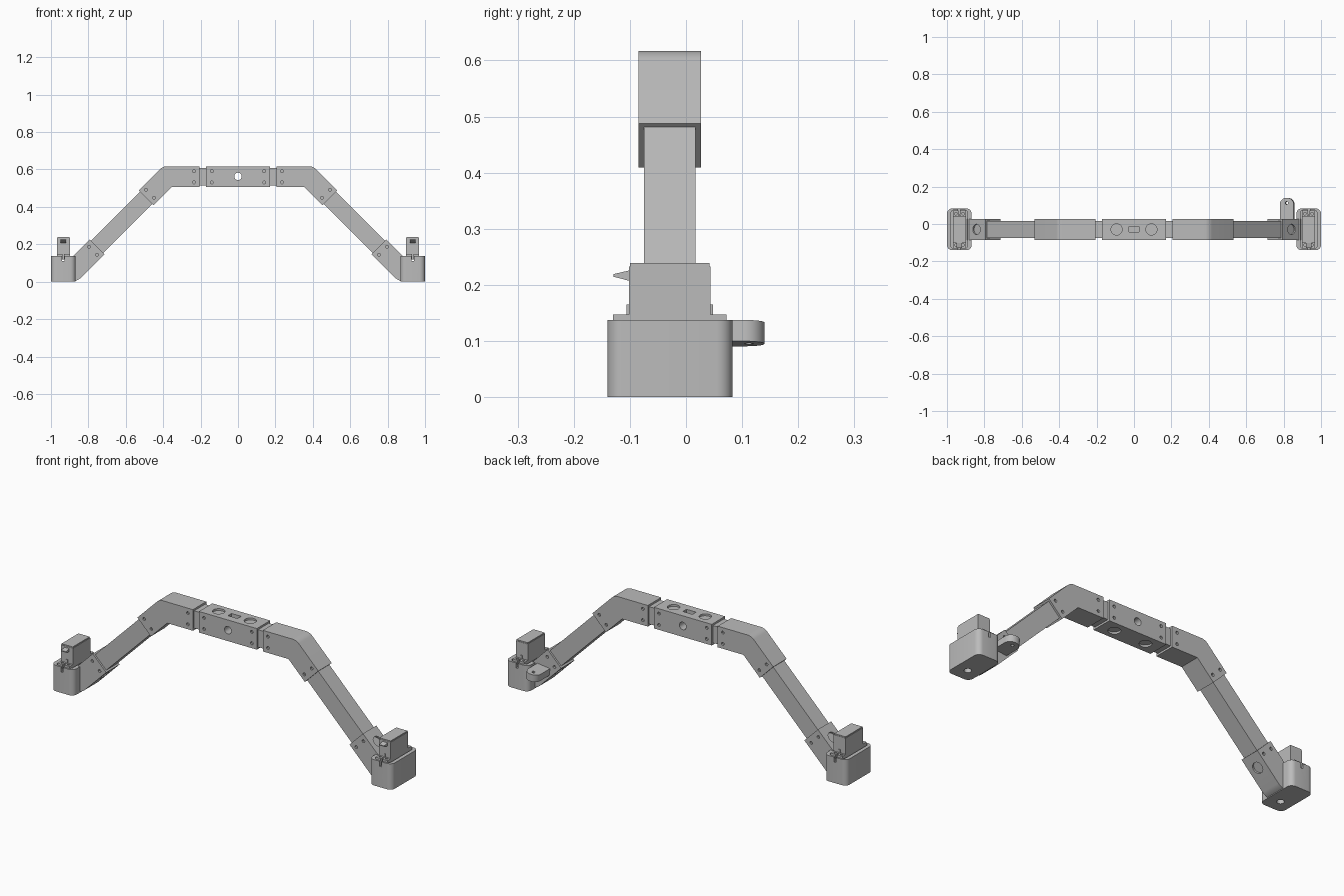
import bpy, bmesh, math
from mathutils import Matrix, Vector

cube = bpy.data.objects.get("Cube")
if cube:
    bpy.data.objects.remove(cube, do_unlink=True)

grey = bpy.data.materials.new("plain_grey")
grey.use_nodes = True
colour = (0.5, 0.5, 0.5, 1)
grey.diffuse_color = colour
grey.node_tree.nodes["Principled BSDF"].inputs["Base Color"].default_value = colour

Y = -0.029            # centre line of the arm
WALL = 0.056          # half width of the sleeves
TUBE = 0.046          # half width of the inner tube
R2 = math.sqrt(0.5)
DOWN = Vector((R2, 0, -R2))   # along the sloping arm
OUT = Vector((R2, 0, R2))     # square to the sloping arm
FRONT = Vector((0, 1, 0))
UP = Vector((0, 0, 1))


def box(bm, x0, x1, y0, y1, z0, z1):
    mat = Matrix.LocRotScale(((x0 + x1) / 2, (y0 + y1) / 2, (z0 + z1) / 2),
                             None, (x1 - x0, y1 - y0, z1 - z0))
    return bmesh.ops.create_cube(bm, size=1, matrix=mat)["verts"]


def drill(bm, centre, axis, radius, length, sides=24):
    rot = axis.to_track_quat("Z", "Y").to_matrix().to_4x4()
    bmesh.ops.create_cone(bm, cap_ends=True, segments=sides, radius1=radius,
                          radius2=radius, depth=length,
                          matrix=Matrix.Translation(centre) @ rot)


def profile(bm, points, half):
    """Outline in x and z, drawn out evenly about the arm's centre line."""
    face = bm.faces.new([bm.verts.new((x, Y - half, z)) for x, z in points])
    new = bmesh.ops.extrude_face_region(bm, geom=[face])["geom"]
    bmesh.ops.translate(bm, vec=(0, 2 * half, 0),
                        verts=[v for v in new if isinstance(v, bmesh.types.BMVert)])
    bmesh.ops.recalc_face_normals(bm, faces=bm.faces[:])


def round_edges(bm, axis, radius, test=lambda c: True, segments=6):
    edges = [e for e in bm.edges
             if abs((e.verts[0].co - e.verts[1].co).normalized().dot(axis)) > 0.99
             and test((e.verts[0].co + e.verts[1].co) / 2)]
    bmesh.ops.bevel(bm, geom=edges, offset=radius, segments=segments,
                    profile=0.5, affect="EDGES")


def add(name, bm):
    mesh = bpy.data.meshes.new(name)
    bm.to_mesh(mesh)
    bm.free()
    obj = bpy.data.objects.new(name, mesh)
    bpy.context.collection.objects.link(obj)
    return obj


def finish(name, bm, cutter=None, mirror=True):
    obj = add(name, bm)
    obj.data.materials.append(grey)
    if cutter:
        tool = add(name + "_cutter", cutter)
        tool.hide_render = True
        cut = obj.modifiers.new("Cut", "BOOLEAN")
        cut.object = tool
        cut.solver = "EXACT"
    if mirror:
        obj.modifiers.new("Mirror", "MIRROR").use_clip = False
    # Bake the cuts so that no cutter stays in the scene
    graph = bpy.context.evaluated_depsgraph_get()
    obj.data = bpy.data.meshes.new_from_object(obj.evaluated_get(graph))
    obj.modifiers.clear()
    if cutter:
        bpy.data.objects.remove(tool, do_unlink=True)
    bpy.ops.object.select_all(action="DESELECT")
    obj.select_set(True)
    bpy.context.view_layer.objects.active = obj
    bpy.ops.object.shade_smooth_by_angle(angle=math.radians(30))
    return obj


def screw_pair(bm, end, along, across):
    for side in (-1, 1):
        drill(bm, Vector(end) + along * 0.03 + across * 0.03 * side,
              FRONT, 0.008, 0.4, 12)


# Centre sleeve with screw holes, round windows, slot and sight hole
bm, cut = bmesh.new(), bmesh.new()
box(bm, -0.17, 0.17, Y - WALL, Y + WALL, 0.505, 0.617)
for s in (-1, 1):
    screw_pair(cut, (0.17 * s, Y, 0.561), Vector((-s, 0, 0)), UP)
    drill(cut, (0.093 * s, Y, 0.561), UP, 0.03, 0.3)
drill(cut, (0, Y, 0.563), FRONT, 0.02, 0.4)
box(cut, -0.028, 0.028, Y - 0.015, Y + 0.015, 0.587, 0.65)
finish("centre_sleeve", bm, cut, mirror=False)

# Inner tubes: level part and sloping part
bm = bmesh.new()
box(bm, 0.05, 0.37, Y - TUBE, Y + TUBE, 0.515, 0.607)
finish("level_tube", bm)
bm = bmesh.new()
top, low = Vector((0.39, 0, 0.55)), Vector((0.83, 0, 0.11))
profile(bm, [(p.x, p.z) for p in (top + OUT * TUBE, low + OUT * TUBE,
                                  low - OUT * TUBE, top - OUT * TUBE)], TUBE)
finish("sloping_tube", bm)

# Elbow sleeves
bm, cut = bmesh.new(), bmesh.new()
profile(bm, [(0.205, 0.617), (0.402, 0.617), (0.531, 0.488),
             (0.452, 0.409), (0.356, 0.505), (0.205, 0.505)], WALL)
round_edges(bm, FRONT, 0.02, lambda c: c.z > 0.6 and c.x > 0.3)
screw_pair(cut, (0.205, Y, 0.561), Vector((1, 0, 0)), UP)
screw_pair(cut, (0.4915, Y, 0.4485), -DOWN, OUT)
finish("elbow_sleeve", bm, cut)

# Foot sleeves joining the slope to the motor housings
bm, cut = bmesh.new(), bmesh.new()
profile(bm, [(0.793, 0.226), (0.714, 0.147), (0.861, 0),
             (0.9, 0), (0.9, 0.119)], WALL)
round_edges(bm, FRONT, 0.03, lambda c: c.z < 0.01 and c.x < 0.88)
screw_pair(cut, (0.7535, Y, 0.1865), DOWN, OUT)
drill(cut, (0.80, Y, 0.135), OUT, 0.028, 0.4)
finish("foot_sleeve", bm, cut)

# Motor housings: rounded box, top pocket, cable notches, shaft hole
bm, cut = bmesh.new(), bmesh.new()
box(bm, 0.868, 1.0, -0.14, 0.083, 0, 0.137)
round_edges(bm, UP, 0.028)
box(cut, 0.889, 0.98, -0.132, 0.075, 0.125, 0.2)
round_edges(cut, UP, 0.02)
finish_cut = cut
drill(finish_cut, (0.934, -0.07, 0), UP, 0.018, 0.06)
housing = finish("motor_housing", bm, finish_cut)
for x in (-0.934, 0.934):
    notch = bmesh.new()
    box(notch, x - 0.006, x + 0.006, -0.2, 0.2, 0.11, 0.2)
    tool = add("notch_cutter", notch)
    tool.hide_render = True
    mod = housing.modifiers.new("Notch", "BOOLEAN")
    mod.object, mod.solver = tool, "EXACT"
    graph = bpy.context.evaluated_depsgraph_get()
    housing.data = bpy.data.meshes.new_from_object(housing.evaluated_get(graph))
    housing.modifiers.clear()
    bpy.data.objects.remove(tool, do_unlink=True)

# Motor mounting flange with forked ends and screw holes
bm, cut = bmesh.new(), bmesh.new()
box(bm, 0.898, 0.968, -0.13, 0.072, 0.12, 0.147)
for y, inner in ((-0.13, -0.113), (0.072, 0.055)):
    box(cut, 0.929, 0.938, min(y, inner) - 0.004, max(y, inner) + 0.004, 0.1, 0.2)
    for x in (0.914, 0.952):
        drill(cut, (x, inner, 0.14), UP, 0.007, 0.1, 12)
finish("motor_flange", bm, cut)

# Motor body, lid and lower ridge
bm = bmesh.new()
box(bm, 0.898, 0.968, -0.102, 0.044, 0.13, 0.233)
box(bm, 0.9, 0.966, -0.1, 0.042, 0.233, 0.239)
box(bm, 0.928, 0.938, -0.106, 0.048, 0.147, 0.165)
finish("motor_body", bm)

# Tapered cable exit on the front of each motor
bm = bmesh.new()
for v in box(bm, 0.92, 0.948, -0.129, -0.1, 0.207, 0.226):
    if v.co.y < -0.12:
        v.co.z = 0.217 + (v.co.z - 0.217) * 0.25
finish("cable_exit", bm)

# Single tilted mounting ear on the back of the left foot
bm, cut = bmesh.new(), bmesh.new()
box(bm, -0.0375, 0.0375, 0.01, 0.14, -0.019, 0.019)
round_edges(bm, UP, 0.036, lambda c: c.y > 0.1, 10)
drill(cut, (0, 0.112, 0), UP, 0.008, 0.1, 12)
ear = finish("mounting_ear", bm, cut, mirror=False)
ear.location = (0.819, 0, 0.114)
ear.rotation_euler = (0, math.radians(-7), 0)
